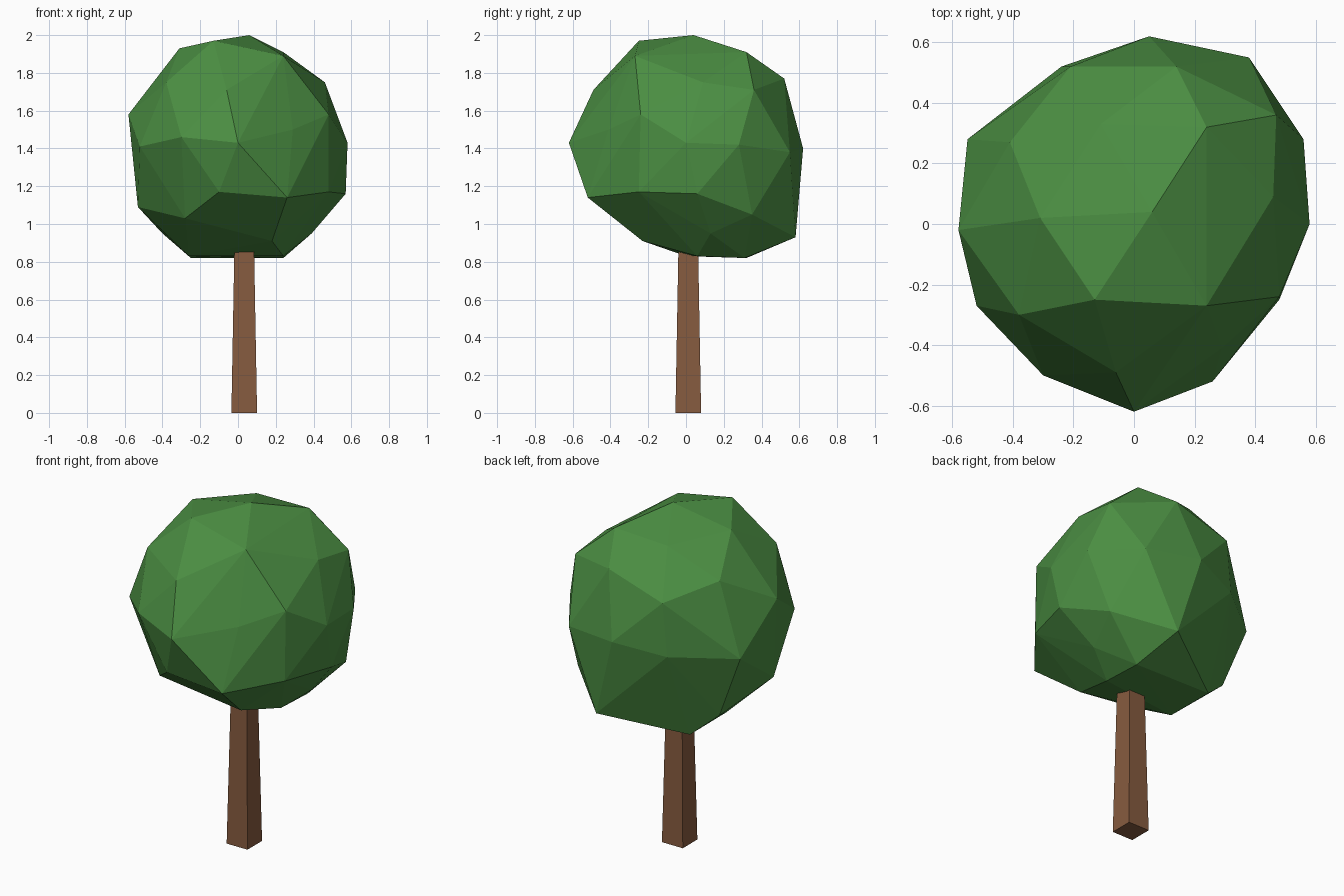
import bpy
import bmesh

default_cube = bpy.data.objects.get("Cube")
if default_cube:
    bpy.data.objects.remove(default_cube, do_unlink=True)


def make_material(name, colour):
    material = bpy.data.materials.new(name)
    material.use_nodes = True
    material.diffuse_color = colour
    material.node_tree.nodes["Principled BSDF"].inputs["Base Color"].default_value = colour
    return material


def finish_object(name, bm, material):
    """Turn a bmesh into a flat-shaded object with one material."""
    bmesh.ops.recalc_face_normals(bm, faces=bm.faces)
    mesh = bpy.data.meshes.new(name)
    bm.to_mesh(mesh)
    bm.free()
    mesh.materials.append(material)
    mesh.shade_flat()
    obj = bpy.data.objects.new(name, mesh)
    bpy.context.collection.objects.link(obj)
    return obj


bark_brown = make_material("bark_brown", (.24, .105, .05, 1))
leaf_green = make_material("leaf_green", (.07, .27, .055, 1))

# Canopy corner points, tier by tier; the faceted crown is their hull
crown = [
    (.06, .04, 2), (-.31, .02, 1.93), (-.13, -.25, 1.97),
    (.24, -.27, 1.89), (.24, .32, 1.91), (-.11, .33, 1.9),
]
shoulder = [
    (-.06, -.49, 1.71), (-.38, -.3, 1.75), (-.58, -.02, 1.58),
    (-.41, .27, 1.75), (-.21, .52, 1.66), (.14, .52, 1.77),
    (.47, .36, 1.71), (.46, .09, 1.75), (.48, -.24, 1.58),
]
waist = [
    (0, -.62, 1.43), (-.3, -.5, 1.46), (-.52, -.27, 1.41),
    (-.55, .28, 1.33), (-.24, .52, 1.35), (.05, .62, 1.4),
    (.38, .55, 1.38), (.56, .28, 1.42), (.58, 0, 1.43),
    (.29, -.41, 1.5),
]
skirt = [
    (.26, -.52, 1.14), (-.1, -.52, 1.17), (-.28, -.33, 1.03),
    (-.53, -.06, 1.09), (-.4, .26, .95), (.18, .58, .93),
    (.46, .35, 1.05), (.57, .06, 1.16), (.48, -.25, 1.17),
]
underside = [
    (.18, -.23, .91), (-.26, 0, .83), (-.25, .32, .82),
    (.24, .31, .82), (.24, .06, .83), (.39, .13, .95),
]

bm = bmesh.new()
for tier in (crown, shoulder, waist, skirt, underside):
    for point in tier:
        bm.verts.new(point)
bmesh.ops.convex_hull(bm, input=bm.verts[:], use_existing_faces=False)
bmesh.ops.delete(bm, geom=[v for v in bm.verts if not v.link_faces], context="VERTS")
finish_object("canopy", bm, leaf_green)

# Square trunk, tapering up into the canopy
trunk_x, trunk_y = .033, .012
bm = bmesh.new()
bmesh.ops.create_cube(bm, size=1)
for vert in bm.verts:
    is_top = vert.co.z > 0
    width = .104 if is_top else .136
    vert.co.x = trunk_x + vert.co.x * width
    vert.co.y = trunk_y + vert.co.y * width
    vert.co.z = .88 if is_top else 0
finish_object("trunk", bm, bark_brown)
